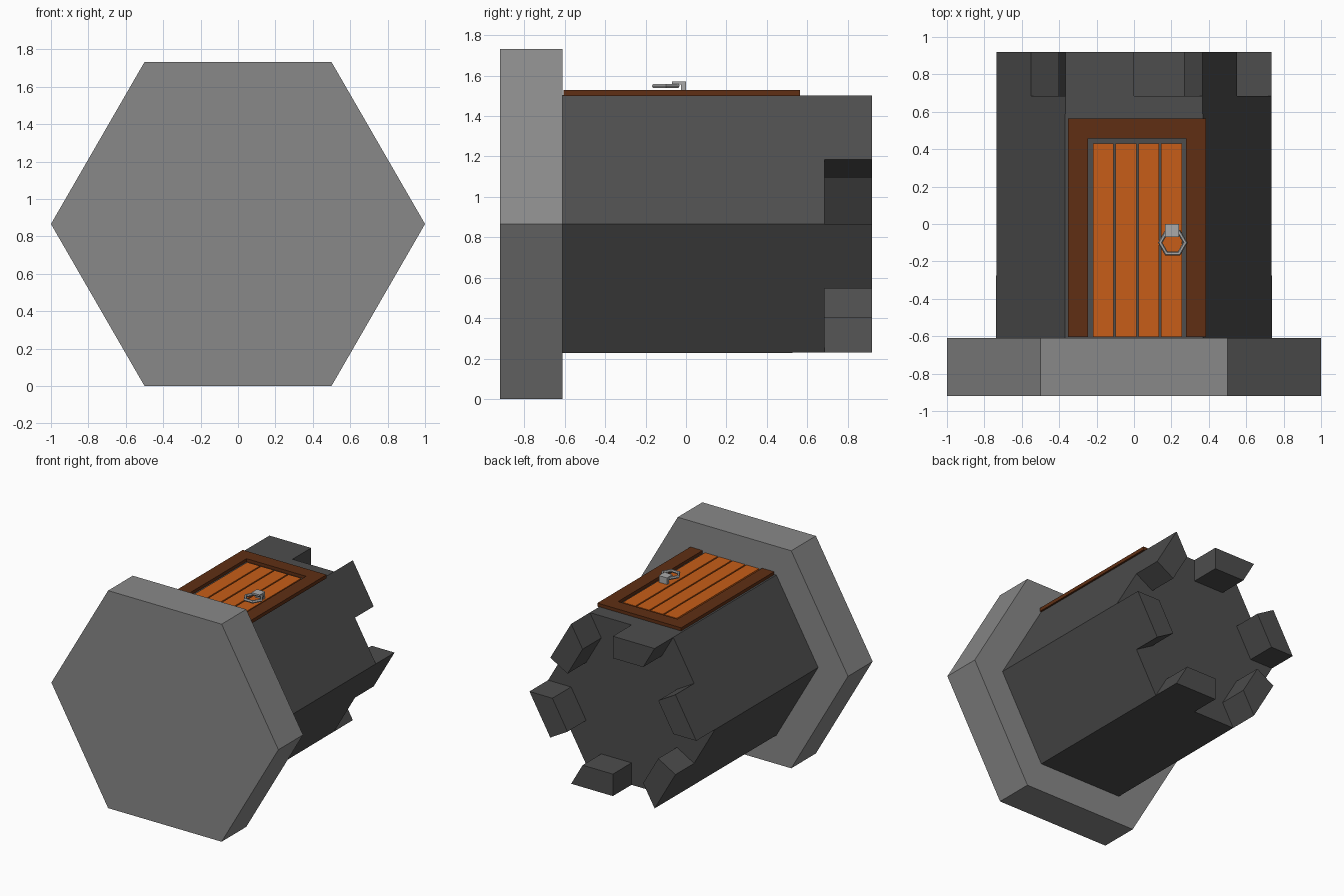
import bpy, bmesh, math

if "Cube" in bpy.data.objects:
    bpy.data.objects.remove(bpy.data.objects["Cube"])

CZ = 0.866  # height of the tower axis, which runs along y


def material(name, rgb):
    m = bpy.data.materials.new(name)
    m.diffuse_color = (*rgb, 1)
    m.use_nodes = True
    m.node_tree.nodes["Principled BSDF"].inputs["Base Color"].default_value = m.diffuse_color
    return m


STONE = material("light_stone", (0.25, 0.25, 0.25))
DARK = material("dark_stone", (0.075, 0.075, 0.075))
FRAME = material("dark_wood", (0.115, 0.028, 0.007))
WOOD = material("orange_wood", (0.57, 0.11, 0.009))
METAL = material("metal", (0.4, 0.4, 0.4))


def finish(bm, name, mat):
    bmesh.ops.recalc_face_normals(bm, faces=bm.faces)
    me = bpy.data.meshes.new(name)
    bm.to_mesh(me)
    bm.free()
    me.materials.append(mat)
    ob = bpy.data.objects.new(name, me)
    bpy.context.collection.objects.link(ob)
    return ob


def extrude(name, pts, vec, mat):
    """Solid from a flat outline of 3D points, pushed along vec."""
    bm = bmesh.new()
    f = bm.faces.new([bm.verts.new(p) for p in pts])
    r = bmesh.ops.extrude_face_region(bm, geom=[f], use_keep_orig=True)
    bmesh.ops.translate(bm, vec=vec, verts=[v for v in r["geom"] if isinstance(v, bmesh.types.BMVert)])
    return finish(bm, name, mat)


def hex_ring(r, y):
    """Hexagon with its side midpoints: 12 points, every second one a corner."""
    out = []
    for i in range(12):
        a = math.radians(30 * i)
        k = r if i % 2 == 0 else r * math.cos(math.pi / 6)
        out.append((k * math.cos(a), y, CZ + k * math.sin(a)))
    return out


# Wide hexagonal base slab
extrude("base", hex_ring(1.0, -0.92)[::2], (0, 0.31, 0), STONE)

# Tower body with one merlon on half of each side
bm = bmesh.new()
low, rim, inner = [[bm.verts.new(p) for p in hex_ring(r, y)]
                   for r, y in ((0.737, -0.61), (0.735, 0.685), (0.533, 0.685))]
bm.faces.new(low)
bm.faces.new(inner)
tops = []
for i in range(12):
    j = (i + 1) % 12
    bm.faces.new((low[i], low[j], rim[j], rim[i]))
    f = bm.faces.new((rim[i], rim[j], inner[j], inner[i]))
    if i % 2:
        tops.append(f)
r = bmesh.ops.extrude_face_region(bm, geom=tops)
bmesh.ops.translate(bm, vec=(0, 0.235, 0), verts=[v for v in r["geom"] if isinstance(v, bmesh.types.BMVert)])
# merge the split flat sides back into single panels
bmesh.ops.dissolve_limit(bm, angle_limit=0.01, verts=bm.verts, edges=bm.edges)
finish(bm, "tower", DARK)

# Door frame, open at the threshold
x0, x1, y0, y1, w = -0.353, 0.385, -0.605, 0.565, 0.107
outline = [(x0, y0), (x0, y1), (x1, y1), (x1, y0),
           (x1 - w, y0), (x1 - w, y1 - w), (x0 + w, y1 - w), (x0 + w, y0)]
extrude("door_frame", [(x, y, 1.5) for x, y in outline], (0, 0, 0.028), FRAME)


def box(name, xa, xb, ya, yb, za, zb, mat):
    return extrude(name, [(xa, ya, za), (xb, ya, za), (xb, yb, za), (xa, yb, za)], (0, 0, zb - za), mat)


# Door planks
for i in range(4):
    x = -0.22 + i * 0.1217
    box(f"door_plank_{i + 1}", x, x + 0.111, -0.605, 0.43, 1.5, 1.517, WOOD)

# Ring handle and its L-shaped bracket
bpy.ops.mesh.primitive_torus_add(major_segments=6, minor_segments=6, major_radius=0.067,
                                 minor_radius=0.012, location=(0.207, -0.1, 1.549))
ring = bpy.context.object
ring.name = "handle_ring"
ring.data.materials.append(METAL)
profile = [(0, 1.515), (0, 1.57), (-0.07, 1.57), (-0.07, 1.556), (-0.025, 1.556), (-0.025, 1.515)]
extrude("handle_bracket", [(0.167, y, z) for y, z in profile], (0.073, 0, 0), METAL)
